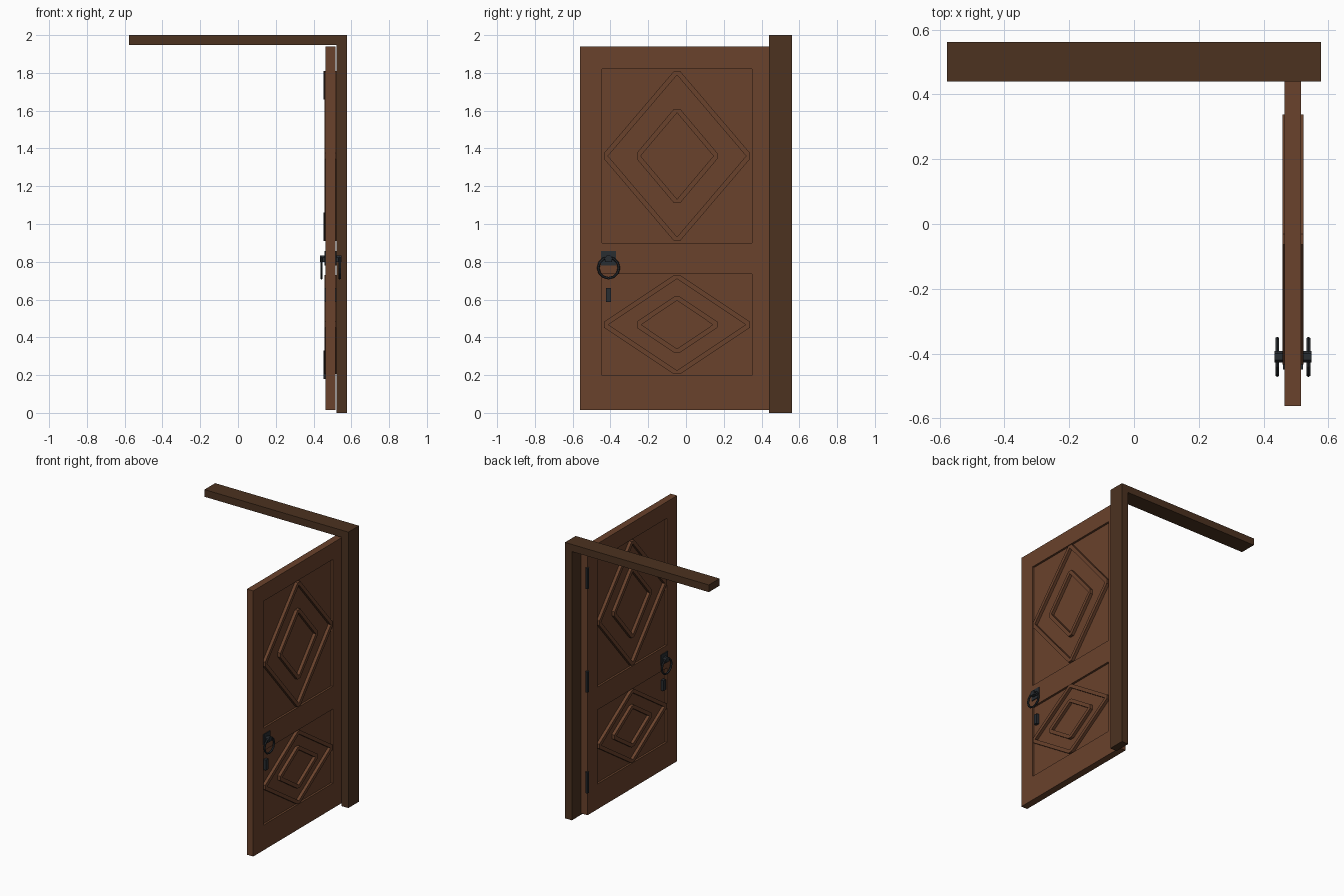
import bpy, bmesh, math
from mathutils import Vector, Matrix

cube = bpy.data.objects.get("Cube")
if cube:
    bpy.data.objects.remove(cube, do_unlink=True)


def material(name, r, g, b):
    m = bpy.data.materials.new(name)
    m.use_nodes = True
    m.diffuse_color = (r, g, b, 1)
    m.node_tree.nodes["Principled BSDF"].inputs["Base Color"].default_value = (r, g, b, 1)
    return m


FRAME_WOOD = material("dark frame wood", 0.072, 0.032, 0.0145)
DOOR_WOOD = material("reddish door wood", 0.142, 0.054, 0.025)
IRON = material("dark iron", 0.022, 0.026, 0.031)

MID = 0.49           # centre plane of the open door leaf
HALF = 0.0255        # half the leaf thickness
RECESS = 0.015       # depth of the sunken panels
RELIEF = 0.0325      # distance of moulding faces from the centre plane
PANEL_Y = (-0.445, 0.35)
PANELS = {"lower": (0.197, 0.735), "upper": (0.90, 1.82)}
PANEL_MID = sum(PANEL_Y) / 2
HANDLE_Y = -0.41


def finish(name, bm, mat):
    bmesh.ops.recalc_face_normals(bm, faces=bm.faces)
    mesh = bpy.data.meshes.new(name)
    bm.to_mesh(mesh)
    bm.free()
    mesh.materials.append(mat)
    obj = bpy.data.objects.new(name, mesh)
    bpy.context.collection.objects.link(obj)
    return obj


def box_mesh(lo, hi):
    lo, hi = Vector(lo), Vector(hi)
    bm = bmesh.new()
    bmesh.ops.create_cube(bm, size=1)
    bmesh.ops.scale(bm, vec=hi - lo, verts=bm.verts)
    bmesh.ops.translate(bm, vec=(lo + hi) / 2, verts=bm.verts)
    return bm


def box(name, lo, hi, mat):
    return finish(name, box_mesh(lo, hi), mat)


def side_box(name, side, near, far, y, z, mat):
    """Box standing off the leaf's centre plane on one side."""
    xs = sorted((MID + side * near, MID + side * far))
    return box(name, (xs[0], y[0], z[0]), (xs[1], y[1], z[1]), mat)


def relief(name, side, near, far, points, faces, mat):
    """Flat outline in y and z, extruded away from the leaf."""
    bm = bmesh.new()
    verts = [bm.verts.new((MID + side * near, y, z)) for y, z in points]
    flat = [bm.faces.new([verts[i] for i in f]) for f in faces]
    top = bmesh.ops.extrude_face_region(bm, geom=flat, use_keep_orig=True)["geom"]
    moved = [g for g in top if isinstance(g, bmesh.types.BMVert)]
    bmesh.ops.translate(bm, vec=(side * (far - near), 0, 0), verts=moved)
    return finish(name, bm, mat)


def diamond(name, side, cz, hy, hz, tip=0.016, width=0.026):
    """Lozenge moulding with blunt outer corners and sharp inner ones."""
    a, b = hy + tip * hy / hz, hz + tip * hz / hy
    k = 1 - width * math.hypot(a, b) / (a * b)
    outer = [(-tip, hz), (tip, hz), (hy, tip), (hy, -tip),
             (tip, -hz), (-tip, -hz), (-hy, -tip), (-hy, tip)]
    inner = [(0, b * k), (a * k, 0), (0, -b * k), (-a * k, 0)]
    faces = []
    for i in range(4):
        here, following = 8 + i, 8 + (i + 1) % 4
        faces.append((2 * i, 2 * i + 1, here))
        faces.append((2 * i + 1, (2 * i + 2) % 8, following, here))
    points = [(PANEL_MID + y, cz + z) for y, z in outer + inner]
    relief(name, side, HALF - RECESS, RELIEF, points, faces, DOOR_WOOD)


# Frame: one post and the lintel
box("lintel", (-0.577, 0.44, 1.948), (0.577, 0.562, 2.0), FRAME_WOOD)
box("hinge_post", (0.522, 0.44, 0), (0.577, 0.562, 1.948), FRAME_WOOD)

# Door leaf with sunken panels on both faces
bm = box_mesh((MID - HALF, -0.562, 0.015), (MID + HALF, 0.465, 1.94))
cuts = [((0, y, 0), (0, 1, 0)) for y in PANEL_Y]
cuts += [((0, 0, z), (0, 0, 1)) for span in PANELS.values() for z in span]
for co, normal in cuts:
    bmesh.ops.bisect_plane(bm, geom=bm.verts[:] + bm.edges[:] + bm.faces[:],
                           plane_co=co, plane_no=normal)
bm.normal_update()


def in_panel(face):
    c = face.calc_center_median()
    return (abs(face.normal.x) > 0.9 and PANEL_Y[0] < c.y < PANEL_Y[1]
            and any(lo < c.z < hi for lo, hi in PANELS.values()))


sunk = bmesh.ops.extrude_discrete_faces(bm, faces=[f for f in bm.faces if in_panel(f)])["faces"]
for f in sunk:
    inward = RECESS if f.calc_center_median().x < MID else -RECESS
    bmesh.ops.translate(bm, vec=(inward, 0, 0), verts=f.verts[:])
finish("door_leaf", bm, DOOR_WOOD)

# Mouldings and fittings, repeated on both faces
for side, label in ((-1, "inner"), (1, "outer")):
    diamond(f"{label}_upper_large_diamond", side, 1.36, 0.386, 0.45)
    diamond(f"{label}_upper_small_diamond", side, 1.36, 0.213, 0.25)
    diamond(f"{label}_lower_large_diamond", side, 0.467, 0.386, 0.262)
    diamond(f"{label}_lower_small_diamond", side, 0.467, 0.213, 0.148)

    # Handle plate, lug, ring and keyhole plate
    side_box(f"{label}_handle_plate", side, HALF, 0.031,
             (HANDLE_Y - 0.039, HANDLE_Y + 0.039), (0.78, 0.857), IRON)
    lug = [(HANDLE_Y + y, z) for y, z in
           ((-0.018, 0.80), (0.018, 0.80), (0.018, 0.822), (0.01, 0.833),
            (-0.01, 0.833), (-0.018, 0.822))]
    relief(f"{label}_handle_lug", side, 0.03, 0.057, lug, [range(6)], IRON)
    bpy.ops.mesh.primitive_torus_add(
        major_segments=12, minor_segments=6, major_radius=0.055, minor_radius=0.007,
        location=(MID + side * 0.048, HANDLE_Y, 0.768), rotation=(0, math.pi / 2, 0))
    ring = bpy.context.object
    ring.name = f"{label}_handle_ring"
    ring.data.materials.append(IRON)
    side_box(f"{label}_keyhole_plate", side, HALF - RECESS, 0.031,
             (HANDLE_Y - 0.014, HANDLE_Y + 0.014), (0.587, 0.662), IRON)

# Hinge barrels on the rear corner of the leaf
for z, label in ((0.255, "lower"), (0.985, "middle"), (1.735, "upper")):
    bm = bmesh.new()
    bmesh.ops.create_cone(bm, cap_ends=True, segments=8, radius1=0.012, radius2=0.012,
                          depth=0.15, matrix=Matrix.Translation((0.465, 0.468, z)))
    finish(f"{label}_hinge", bm, IRON)
